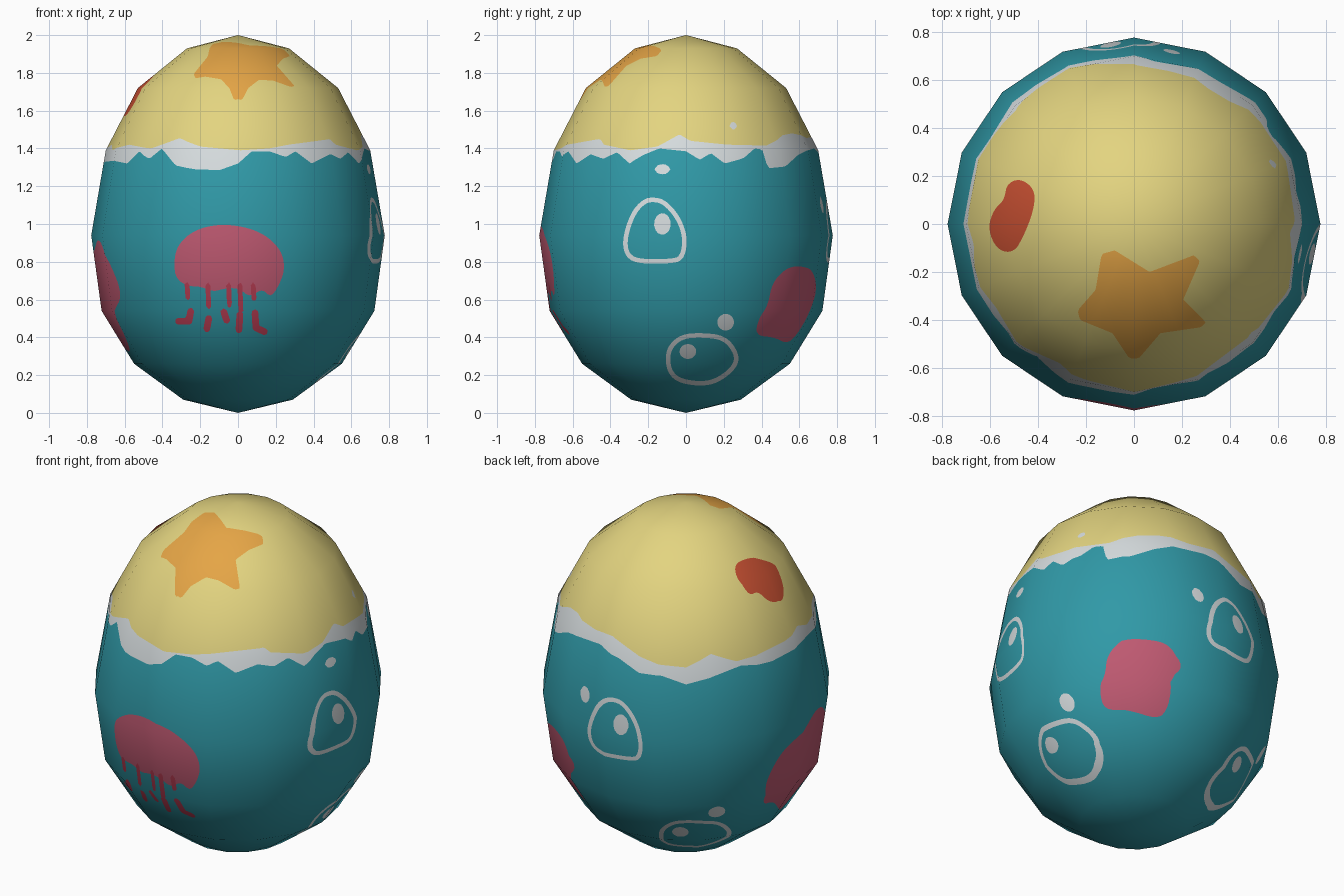
import bpy, bmesh, math
from mathutils import Vector

if "Cube" in bpy.data.objects:
    bpy.data.objects.remove(bpy.data.objects["Cube"])

N = 18                       # paint grid cells along each coarse facet edge
SIDES = 16
PROFILE = [(0, 0), (.29, .07), (.55, .26), (.722, .54), (.777, .94),
           (.70, 1.39), (.53, 1.72), (.27, 1.93), (0, 2)]


# ---- materials ----
def lin(c):
    c /= 255
    return c / 12.92 if c <= .04045 else ((c + .055) / 1.055) ** 2.4


COLOURS = {"teal": (48, 153, 167), "yellow": (227, 212, 128), "white": (214, 220, 222),
           "orange": (229, 165, 70), "pink": (192, 90, 114), "red": (200, 80, 50),
           "crimson": (186, 62, 84)}
NAMES = list(COLOURS)
mesh = bpy.data.meshes.new("painted_egg")
for name, rgb in COLOURS.items():
    m = bpy.data.materials.new(name)
    m.diffuse_color = (*[lin(c) for c in rgb], 1)
    m.use_nodes = True
    m.node_tree.nodes["Principled BSDF"].inputs["Base Color"].default_value = m.diffuse_color
    mesh.materials.append(m)

# ---- egg body: 16-sided low-poly egg, facets gridded so paint can be cut in ----
bm = bmesh.new()


def direction(c):
    k, t = divmod(c, N)
    a, b = (Vector((math.cos(i * math.tau / SIDES), math.sin(i * math.tau / SIDES), 0)) for i in (k, k + 1))
    return a.lerp(b, t / N)


dirs = [direction(c) for c in range(SIDES * N)]
rows = []
for r in range((len(PROFILE) - 1) * N + 1):
    k = min(r // N, len(PROFILE) - 2)
    t = r / N - k
    rad, z = Vector(PROFILE[k]).lerp(Vector(PROFILE[k + 1]), t)
    if rad < 1e-6:
        rows.append([bm.verts.new((0, 0, z))] * len(dirs))
    else:
        rows.append([bm.verts.new(d * rad + Vector((0, 0, z))) for d in dirs])
for lo, hi in zip(rows, rows[1:]):
    for c in range(len(dirs)):
        n = (c + 1) % len(dirs)
        bm.faces.new(dict.fromkeys((lo[c], lo[n], hi[n], hi[c])))


# ---- paint tools ----
def paint(fn, colour):
    """Cut the mesh along fn = 0 and colour the side where fn < 0."""
    val = {v: (fn(v.co) or 1e-7) for v in bm.verts}
    new = []
    for e in list(bm.edges):
        a, b = e.verts
        if val[a] * val[b] < 0:
            new.append(bmesh.utils.edge_split(e, a, val[a] / (val[a] - val[b]))[1])
    if new:
        bmesh.ops.connect_verts(bm, verts=new)
    for f in {f for v, x in val.items() if x < 0 for f in v.link_faces}:
        if fn(f.calc_center_median()) < 0:
            f.material_index = NAMES.index(colour)


def view(az):
    """Flat projection seen from a side (azimuth in degrees) or from the top."""
    if az == "top":
        return lambda p: (p.x, p.y) if p.z > 1 else None
    c, s = math.cos(math.radians(az)), math.sin(math.radians(az))
    return lambda p: (p.y * c - p.x * s, p.z) if p.x * c + p.y * s > .05 else None


def shape(az, pts, closed=True, grow=0.0):
    """Signed distance to a polygon, or to an open stroke, in a view."""
    proj, pad = view(az), .08
    x0, x1 = min(p[0] for p in pts) - pad, max(p[0] for p in pts) + pad
    y0, y1 = min(p[1] for p in pts) - pad, max(p[1] for p in pts) + pad
    segs = list(zip(pts, pts[1:] + pts[:1])) if closed else list(zip(pts, pts[1:]))

    def fn(p):
        q = proj(p)
        if q is None or not (x0 < q[0] < x1 and y0 < q[1] < y1):
            return 1.0
        x, y = q
        best, inside = 9.0, False
        for (ax, ay), (bx, by) in segs:
            dx, dy = bx - ax, by - ay
            t = max(0, min(1, ((x - ax) * dx + (y - ay) * dy) / (dx * dx + dy * dy)))
            best = min(best, math.hypot(x - ax - t * dx, y - ay - t * dy))
            if (ay > y) != (by > y) and x < ax + (y - ay) * dx / dy:
                inside = not inside
        return (-best if closed and inside else best) - grow
    return fn


def rounded(pts):
    for _ in range(2):
        pts = [(a[0] + (b[0] - a[0]) * t, a[1] + (b[1] - a[1]) * t)
               for a, b in zip(pts, pts[1:] + pts[:1]) for t in (.25, .75)]
    return pts


def oval(x, y, rx, ry):
    return [(x + rx * math.cos(i * math.tau / 16), y + ry * math.sin(i * math.tau / 16)) for i in range(16)]


def above(table):
    """Region above a wavy line given as (azimuth, height) points around the egg."""
    t = [(table[-1][0] - 360, table[-1][1])] + table + [(table[0][0] + 360, table[0][1])]

    def fn(p):
        a = math.degrees(math.atan2(p.y, p.x))
        for (a0, z0), (a1, z1) in zip(t, t[1:]):
            if a0 <= a <= a1:
                return z0 + (z1 - z0) * (a - a0) / (a1 - a0) - p.z
        return 1.0
    return fn


# ---- foam band and sand top ----
FOAM = [(-176, 1.33), (-158, 1.335), (-147, 1.32), (-139, 1.385), (-132, 1.345), (-126, 1.4), (-118, 1.31),
        (-109, 1.29), (-98, 1.285), (-90, 1.32), (-84, 1.385), (-76, 1.385), (-69, 1.355), (-64, 1.385),
        (-56, 1.32), (-46, 1.37), (-39, 1.345), (-32, 1.38), (-25, 1.32), (-19, 1.365), (-12, 1.4), (0, 1.385),
        (6, 1.34), (11, 1.375), (17, 1.32), (26, 1.35), (32, 1.4), (36, 1.395), (38, 1.295), (48, 1.305),
        (59, 1.365), (67, 1.39), (83, 1.4), (94, 1.36), (104, 1.3), (114, 1.305), (125, 1.257), (136, 1.296),
        (150, 1.333), (166, 1.31)]
SAND = [(-173, 1.42), (-165, 1.39), (-149, 1.42), (-132, 1.4), (-118, 1.455), (-107, 1.41), (-89, 1.39),
        (-76, 1.4), (-67, 1.42), (-43, 1.45), (-40, 1.42), (-25, 1.39), (-13, 1.41), (-3, 1.475), (2, 1.44),
        (19, 1.42), (39, 1.415), (52, 1.47), (61, 1.48), (77, 1.455), (89, 1.46), (104, 1.39), (114, 1.363),
        (125, 1.35), (136, 1.42), (148, 1.36), (160, 1.378), (175, 1.39)]
paint(above(FOAM), "white")
paint(above(SAND), "yellow")
paint(shape(0, oval(.25, 1.52, .02, .02)), "white")

# ---- star and red patch on the sand ----
paint(shape("top", [(-.135, -.125), (-.08, -.11), (.065, -.2), (.25, -.13), (.275, -.155), (.205, -.315),
                    (.3, -.41), (.28, -.43), (.11, -.455), (.02, -.56), (-.02, -.56), (-.09, -.455),
                    (-.225, -.4), (-.235, -.36), (-.16, -.275)]), "orange")
paint(shape("top", rounded([(-.47, .19), (-.41, .14), (-.42, .05), (-.46, -.05), (-.5, -.12), (-.57, -.11),
                            (-.61, -.02), (-.585, .06), (-.54, .1), (-.53, .17)])), "red")

# ---- bubbles: ring, highlight and small droplet ----
HIGH = ([(-.18, 1.143), (-.11, 1.13), (-.03, 1.04), (.01, .925), (-.01, .81), (-.075, .79), (-.27, .79),
         (-.33, .84), (-.335, .935), (-.29, 1.065), (-.23, 1.13)], (-.125, 1.0, .045, .058))
LOW = ([(-.11, .27), (-.1, .35), (-.03, .415), (.075, .425), (.21, .41), (.28, .32), (.275, .245),
        (.19, .17), (.1, .14), (-.03, .155), (-.09, .2)], (.01, .325, .045, .04))
for az, (ring, light), drop in ((0, HIGH, (-.125, 1.29, .042, .027)), (107, HIGH, (-.36, 1.1, .032, .045)),
                                (0, LOW, (.21, .48, .045, .045)), (121, LOW, (.21, .48, .045, .045))):
    paint(shape(az, rounded(ring)), "white")
    paint(shape(az, rounded(ring), grow=-.024), "teal")
    paint(shape(az, oval(*light)), "white")
    paint(shape(az, oval(*drop)), "white")

# ---- pink patches on the left and back right ----
paint(shape(180, rounded([(.25, .9), (.15, .92), (.07, .88), (-.02, .84), (-.14, .78), (-.21, .68), (-.24, .59),
                          (-.2, .46), (-.1, .45), (.02, .33), (.1, .32), (.21, .4), (.29, .54), (.38, .62),
                          (.33, .78)])), "pink")
paint(shape(0, rounded([(.54, .775), (.63, .775), (.675, .75), (.695, .65), (.65, .52), (.585, .41), (.535, .365),
                        (.47, .4), (.365, .41), (.385, .5), (.435, .57), (.455, .69)])), "pink")

# ---- jellyfish: bell, drips and curled tentacle ends ----
paint(shape(-90, rounded([(-.34, .8), (-.32, .89), (-.23, .97), (-.095, 1.0), (.04, .985), (.15, .94), (.23, .86),
                          (.25, .76), (.21, .66), (.17, .61), (.13, .66), (.06, .61), (.01, .66), (-.07, .66),
                          (-.13, .64), (-.2, .67), (-.265, .67), (-.33, .71)])), "pink")
for x, z in ((-.27, .61), (-.16, .56), (-.05, .57), (.01, .54), (.08, .6)):
    paint(shape(-90, [(x, .68), (x + .005, z)], False, .013), "crimson")
for pts in ([(-.25, .54), (-.26, .485), (-.315, .485)], [(-.155, .5), (-.165, .445)], [(-.075, .535), (-.06, .49)],
            [(.01, .52), (.005, .44)], [(.09, .53), (.095, .45), (.14, .43)]):
    paint(shape(-90, pts, False, .018), "crimson")

# ---- finish: smooth shading interpolated over the coarse facets ----
bm.to_mesh(mesh)
bm.free()
segn = [Vector((b[1] - a[1], a[0] - b[0])).normalized() for a, b in zip(PROFILE, PROFILE[1:])]
norms = [Vector((0, -1))] + [(a + b).normalized() for a, b in zip(segn, segn[1:])] + [Vector((0, 1))]


def soft_normal(p):
    k = max(i for i in range(len(PROFILE) - 1) if PROFILE[i][1] <= p.z + 1e-6)
    t = (p.z - PROFILE[k][1]) / (PROFILE[k + 1][1] - PROFILE[k][1])
    nr, nz = norms[k].lerp(norms[k + 1], t)
    a = math.atan2(p.y, p.x)
    return Vector((nr * math.cos(a), nr * math.sin(a), nz)).normalized()


for f in mesh.polygons:
    f.use_smooth = True
mesh.normals_split_custom_set_from_vertices([soft_normal(v.co) for v in mesh.vertices])
egg = bpy.data.objects.new("painted_egg", mesh)
bpy.context.collection.objects.link(egg)
